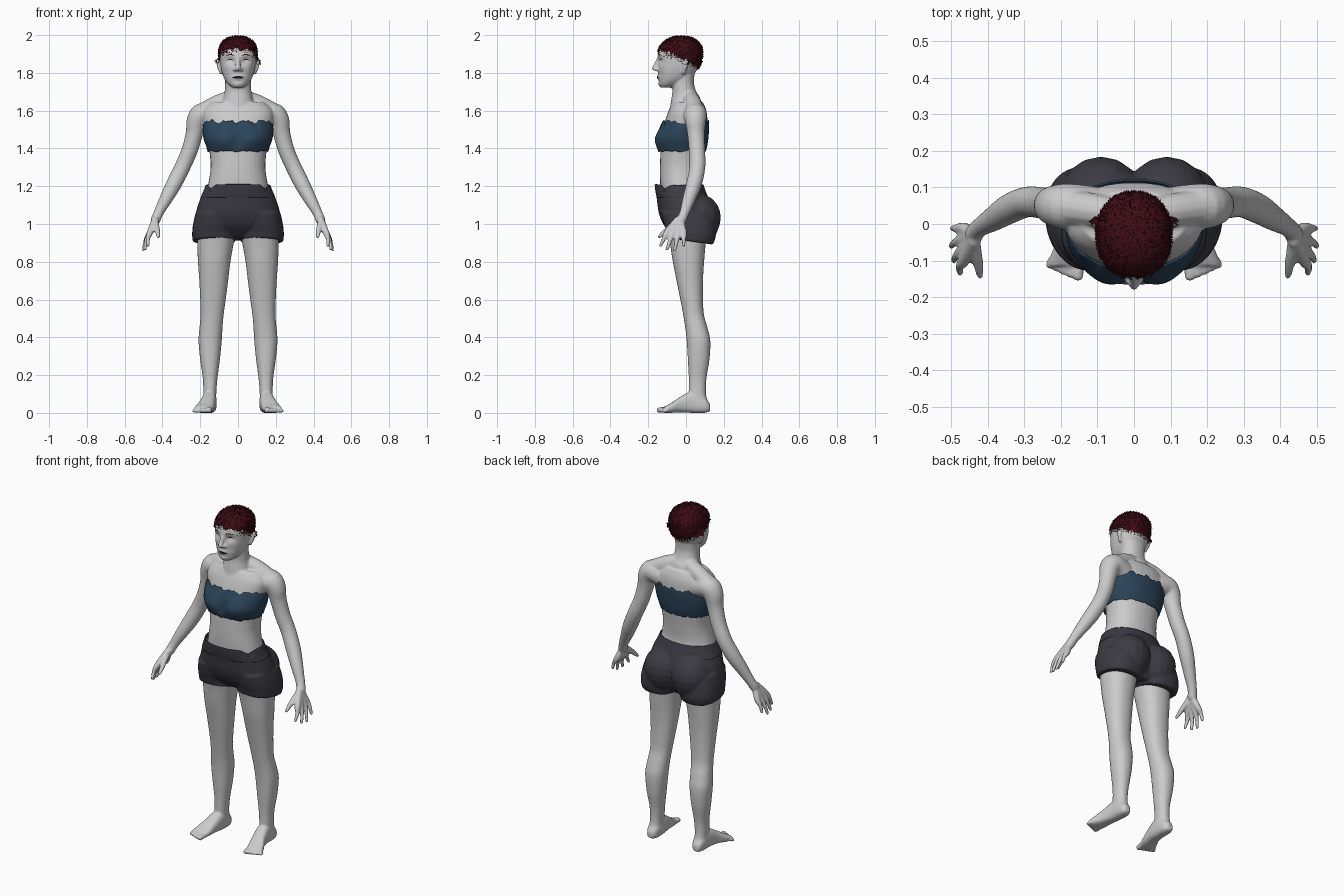
import bpy, bmesh, math, random
from mathutils import Vector

random.seed(4)
if "Cube" in bpy.data.objects:
    bpy.data.objects.remove(bpy.data.objects["Cube"])


def material(name, *rgb):
    m = bpy.data.materials.new(name)
    m.use_nodes = True
    m.diffuse_color = (*rgb, 1)
    m.node_tree.nodes["Principled BSDF"].inputs["Base Color"].default_value = (*rgb, 1)
    return m


SKIN = material("pale grey skin", .6, .6, .6)
BLUE = material("deep blue cloth", .024, .058, .1)
CHARCOAL = material("charcoal cloth", .046, .043, .056)
HAIR = material("dark red hair", .05, .004, .008)
DARK = material("near black", .015, .012, .013)
WHITE = material("eye white", .7, .7, .7)


def spline(rows, steps=4):
    """Smooth in-between rows (Catmull-Rom) for any tuple of numbers."""
    out = []
    for i in range(len(rows) - 1):
        a, b, c, d = (rows[max(0, min(len(rows) - 1, i + k))] for k in (-1, 0, 1, 2))
        for s in range(steps):
            t = s / steps
            out.append([.5 * (2 * q + (r - p) * t + (2 * p - 5 * q + 4 * r - w) * t * t
                              + (3 * q - p - 3 * r + w) * t ** 3)
                        for p, q, r, w in zip(a, b, c, d)])
    return out + [list(rows[-1])]


def skin_rings(bm, rings, caps=True):
    vs = [[bm.verts.new(p) for p in ring] for ring in rings]
    n = len(vs[0])
    for lo, hi in zip(vs, vs[1:]):
        for k in range(n):
            bm.faces.new((lo[k], lo[(k + 1) % n], hi[(k + 1) % n], hi[k]))
    if caps:
        bm.faces.new(vs[0])
        bm.faces.new(vs[-1])
    return [v for ring in vs for v in ring]


def loft(bm, rows, n=32, s=1, axis="z", p=.9, caps=True):
    """Rows: position on the axis, x low, x high, then low and high of the third axis."""
    rings = []
    for t, x0, x1, w0, w1 in spline(rows):
        ring = []
        for k in range(n):
            a = 2 * math.pi * k / n
            u, v = (math.copysign(abs(f) ** p, f) for f in (math.cos(a), math.sin(a)))
            x = s * ((x0 + x1) / 2 + u * (x1 - x0) / 2)
            w = (w0 + w1) / 2 + v * (w1 - w0) / 2
            ring.append((x, w, t) if axis == "z" else (x, t, w))
        rings.append(ring)
    return skin_rings(bm, rings, caps)


def even(rows):
    """Rows of (z, half width, front, back) to loft rows centred on x."""
    return [(z, -h, h, f, b) for z, h, f, b in rows]


def tube(bm, points, s=1, ref=(0, 1, 0), n=12):
    """Round limb through points (x, y, z, radius)."""
    pts = spline(points)
    pos = [Vector((s * q[0], q[1], q[2])) for q in pts]
    rings = []
    for i, q in enumerate(pts):
        t = (pos[min(i + 1, len(pos) - 1)] - pos[max(i - 1, 0)]).normalized()
        u = t.cross(Vector(ref)).normalized()
        v = t.cross(u)
        rings.append([pos[i] + q[3] * (u * math.cos(2 * math.pi * k / n)
                                       + v * math.sin(2 * math.pi * k / n)) for k in range(n)])
    skin_rings(bm, rings)
    for end, q in ((pos[0], pts[0]), (pos[-1], pts[-1])):
        ball(bm, end, [q[3]] * 3)


def ball(bm, centre, radii):
    r = bmesh.ops.create_uvsphere(bm, u_segments=16, v_segments=10, radius=1)
    for v in r["verts"]:
        v.co = Vector(centre) + Vector(a * b for a, b in zip(v.co, radii))


def finish(name, bm, mat, voxel=0, thick=0, smooth=True):
    bmesh.ops.recalc_face_normals(bm, faces=bm.faces)
    me = bpy.data.meshes.new(name)
    bm.to_mesh(me)
    bm.free()
    me.materials.append(mat)
    for f in me.polygons:
        f.use_smooth = smooth
    ob = bpy.data.objects.new(name, me)
    bpy.context.collection.objects.link(ob)
    if voxel:
        m = ob.modifiers.new("blend", "REMESH")
        m.mode, m.voxel_size, m.use_smooth_shade = "VOXEL", voxel, True
        m = ob.modifiers.new("relax", "SMOOTH")
        m.factor, m.iterations = .5, 4
    if thick:
        ob.modifiers.new("cloth", "SOLIDIFY").thickness = thick
    return ob


def bell(d, w):
    return math.exp(-(d / w) ** 2)


# Body: torso and neck
bm = bmesh.new()
loft(bm, even([(.95, .17, -.07, .12), (1.05, .19, -.11, .13), (1.15, .172, -.13, .1),
               (1.22, .156, -.137, .085), (1.3, .145, -.138, .09), (1.38, .151, -.135, .1),
               (1.46, .168, -.13, .11), (1.54, .185, -.112, .114), (1.6, .185, -.092, .108),
               (1.645, .14, -.07, .09)]))
loft(bm, even([(1.58, .1, -.09, .09), (1.66, .08, -.078, .078), (1.7, .071, -.072, .055),
               (1.75, .068, -.072, .042), (1.83, .07, -.05, .05)]))

# Head with eye sockets, brows, cheeks, lips and chin pushed in or out
head = loft(bm, even([(1.722, .028, -.132, -.08), (1.74, .052, -.142, -.03), (1.77, .073, -.145, .02),
                      (1.81, .087, -.146, .055), (1.85, .094, -.146, .075), (1.89, .097, -.148, .082),
                      (1.93, .095, -.139, .082), (1.963, .078, -.112, .06), (1.982, .05, -.08, .03),
                      (1.989, .02, -.05, 0)]), n=64)
BUMPS = [(.042, 1.865, .02, .013, -.012), (.04, 1.894, .03, .01, .004), (.058, 1.83, .025, .02, .004),
         (0, 1.778, .026, .013, .009), (0, 1.756, .02, .007, -.003), (0, 1.737, .022, .014, .005)]
for v in head:
    if v.co.y < -.08:
        v.co.y -= sum(m * bell(abs(v.co.x) - x, sx) * bell(v.co.z - z, sz) for x, z, sx, sz, m in BUMPS)
tube(bm, [(0, -.138, 1.885, .012), (0, -.152, 1.855, .012), (0, -.167, 1.824, .014)], ref=(1, 0, 0))

for s in (1, -1):
    # Nostril, ear, shoulder slope
    ball(bm, (s * .015, -.152, 1.818), (.012, .014, .01))
    tube(bm, [(.09, -.012, 1.8, .009), (.099, -.005, 1.83, .012), (.101, .004, 1.86, .015)], s)
    tube(bm, [(.03, .02, 1.665, .045), (.1, .035, 1.64, .047), (.17, .045, 1.6, .05)], s)
    # Arm
    tube(bm, [(.12, .045, 1.565, .06), (.185, .048, 1.58, .063), (.217, .05, 1.545, .056),
              (.231, .053, 1.48, .046), (.256, .058, 1.39, .043), (.295, .06, 1.3, .042),
              (.34, .042, 1.21, .041), (.383, .015, 1.13, .034), (.42, -.008, 1.06, .026),
              (.437, -.025, 1.02, .026)], s, n=20)
    # Thumb and fingers
    tube(bm, [(.44, -.04, 1.02, .018), (.428, -.1, .97, .015), (.422, -.142, .932, .009)], s)
    for ky, tx, ty, tz in ((-.1, .476, -.135, .885), (-.07, .493, -.1, .867),
                           (-.04, .5, -.06, .863), (-.012, .496, -.012, .888)):
        tube(bm, [(.438, -.03 + ky * .15, 1.02, .02), (.466, ky, .955, .017),
                  ((.466 + tx) / 2 + .006, (ky + ty) / 2, (.955 + tz) / 2, .0115), (tx, ty, tz, .009)], s)
    # Leg
    loft(bm, [(.98, .005, .215, -.1, .12), (.9, .022, .216, -.085, .105), (.8, .04, .212, -.07, .096),
              (.7, .052, .205, -.05, .09), (.6, .065, .2, -.03, .09), (.52, .076, .198, -.015, .095),
              (.45, .082, .204, -.004, .114), (.38, .086, .209, .004, .129), (.28, .096, .2, .01, .124),
              (.18, .109, .186, .015, .108), (.1, .115, .184, .015, .106), (.05, .116, .184, .02, .118),
              (.01, .122, .18, .03, .12)], s=s)
    # Foot and toes
    loft(bm, [(.128, .135, .168, .01, .045), (.1, .116, .184, 0, .08), (.03, .113, .19, 0, .112),
              (-.03, .12, .203, .003, .085), (-.08, .128, .226, 0, .052), (-.115, .137, .234, 0, .034)],
         s=s, axis="y", p=.75)
    for k in range(5):
        r = .015 - .0015 * k
        x = .15 + .02 * k
        tube(bm, [(x, -.1, r + .004, r), (x + .003, -.142 + .007 * k, r, r)], s, ref=(1, 0, 0))
body = finish("body", bm, SKIN, voxel=.006)

# Strapless top: bust swell, central hollow and a ragged upper edge
bm = bmesh.new()
top = loft(bm, even([(1.385, .16, -.148, .105), (1.41, .168, -.157, .112), (1.45, .182, -.161, .118),
                     (1.5, .187, -.144, .122), (1.542, .182, -.122, .123)]), n=96, caps=False)
for v in top:
    x, y, z = v.co
    a = math.atan2(y, x)
    if y < 0:
        swell = bell(z - 1.45, .05)
        v.co.y += swell * (.014 * bell(x, .028) - .013 * bell(abs(x) - .085, .05))
    rag = .006 * math.sin(9 * a + .5) + .005 * math.sin(17 * a + 1) + .003 * math.sin(31 * a)
    v.co.z += rag * max(0, (z - 1.45) / .09) ** 2 + .4 * rag * max(0, (1.42 - z) / .035)
finish("strapless_top", bm, BLUE, thick=.006)

# Shorts: hips, seat and two wide legs
bm = bmesh.new()
loft(bm, even([(.925, .1, -.06, .1), (.98, .2, -.11, .13), (1.05, .222, -.142, .135),
               (1.12, .205, -.153, .125), (1.18, .178, -.16, .1)]), n=48)
for s in (1, -1):
    ball(bm, (s * .09, .065, 1.035), (.118, .12, .125))
    loft(bm, [(.912, .014, .24, -.095, .142), (.95, .012, .243, -.102, .158),
              (1, .004, .238, -.117, .155), (1.06, .004, .224, -.13, .14)], s=s, p=.85)
for v in bm.verts:
    v.co.z -= .15 * v.co.y * max(0, min(1, (1 - v.co.z) / .08))
finish("shorts", bm, CHARCOAL, voxel=.007)

# Loose waistband with a notch on each side of the front
bm = bmesh.new()
band = loft(bm, even([(1.14, .199, -.155, .116), (1.175, .183, -.162, .104),
                      (1.21, .171, -.166, .092)]), n=96, caps=False)
for v in band:
    if v.co.y < 0 and v.co.z > 1.18:
        v.co.z -= .02 * bell(abs(v.co.x) - .145, .018)
finish("waistband", bm, CHARCOAL, thick=.006)

# Hair: close cap laid on the scalp, with short bristles
bpy.context.view_layer.update()
surface = body.evaluated_get(bpy.context.evaluated_depsgraph_get())
CENTRE = Vector((0, -.03, 1.88))


def scalp(d, lift, fray=0):
    hit, p, _, _ = surface.ray_cast(CENTRE + d * .3, -d)
    hairline = 1.915 - .43 * (p.y + .13) + fray if hit else 9
    return p + d * lift if hit and p.z > hairline else None


bm = bmesh.new()
bmesh.ops.create_icosphere(bm, subdivisions=5, radius=1)
bare = []
for v in bm.verts:
    p = scalp(v.co.normalized(), .006, random.uniform(-.008, .008))
    if p:
        v.co = p
    else:
        bare.append(v)
bmesh.ops.delete(bm, geom=bare, context="VERTS")
finish("hair_cap", bm, HAIR)

bm = bmesh.new()
for _ in range(4000):
    d = Vector(random.gauss(0, 1) for _ in range(3)).normalized()
    root = scalp(d, .002, random.uniform(-.022, .01))
    if root:
        side = d.orthogonal().normalized() * .0022
        across = d.cross(side)
        tip = bm.verts.new(root + d * random.uniform(.006, .011) + across * random.uniform(-1, 1))
        base = [bm.verts.new(root + q) for q in (side, across - side * .5, -across - side * .5)]
        for k in range(3):
            bm.faces.new((base[k], base[(k + 1) % 3], tip))
finish("hair_bristles", bm, HAIR, smooth=False)


def face_mark(name, x0, x1, z, half, arch, mat, lift=.002, n=14):
    """Thin leaf-shaped patch laid on the face."""
    bm = bmesh.new()
    grid = []
    for k in range(n + 1):
        t = k / n
        x, swell = x0 + (x1 - x0) * t, math.sin(math.pi * t)
        col = []
        for j in (-1, -.5, 0, .5, 1):
            zz = z + arch * swell + j * half * (swell + .08)
            _, p, _, _ = surface.ray_cast(Vector((x, -.5, zz)), Vector((0, 1, 0)))
            col.append(bm.verts.new((x, p.y - lift, zz)))
        grid.append(col)
    for a, b in zip(grid, grid[1:]):
        for j in range(4):
            bm.faces.new((a[j], b[j], b[j + 1], a[j + 1]))
    finish(name, bm, mat)


# Brows, eyes, lash lines and mouth
for s, side in ((1, "left"), (-1, "right")):
    face_mark(side + "_brow", s * .016, s * .066, 1.889, .003, .008, HAIR)
    face_mark(side + "_eye", s * .024, s * .06, 1.864, .007, 0, WHITE)
    face_mark(side + "_lash_line", s * .022, s * .063, 1.864, .0022, .008, DARK, lift=.003)
face_mark("mouth", -.033, .033, 1.774, .007, .003, DARK)
